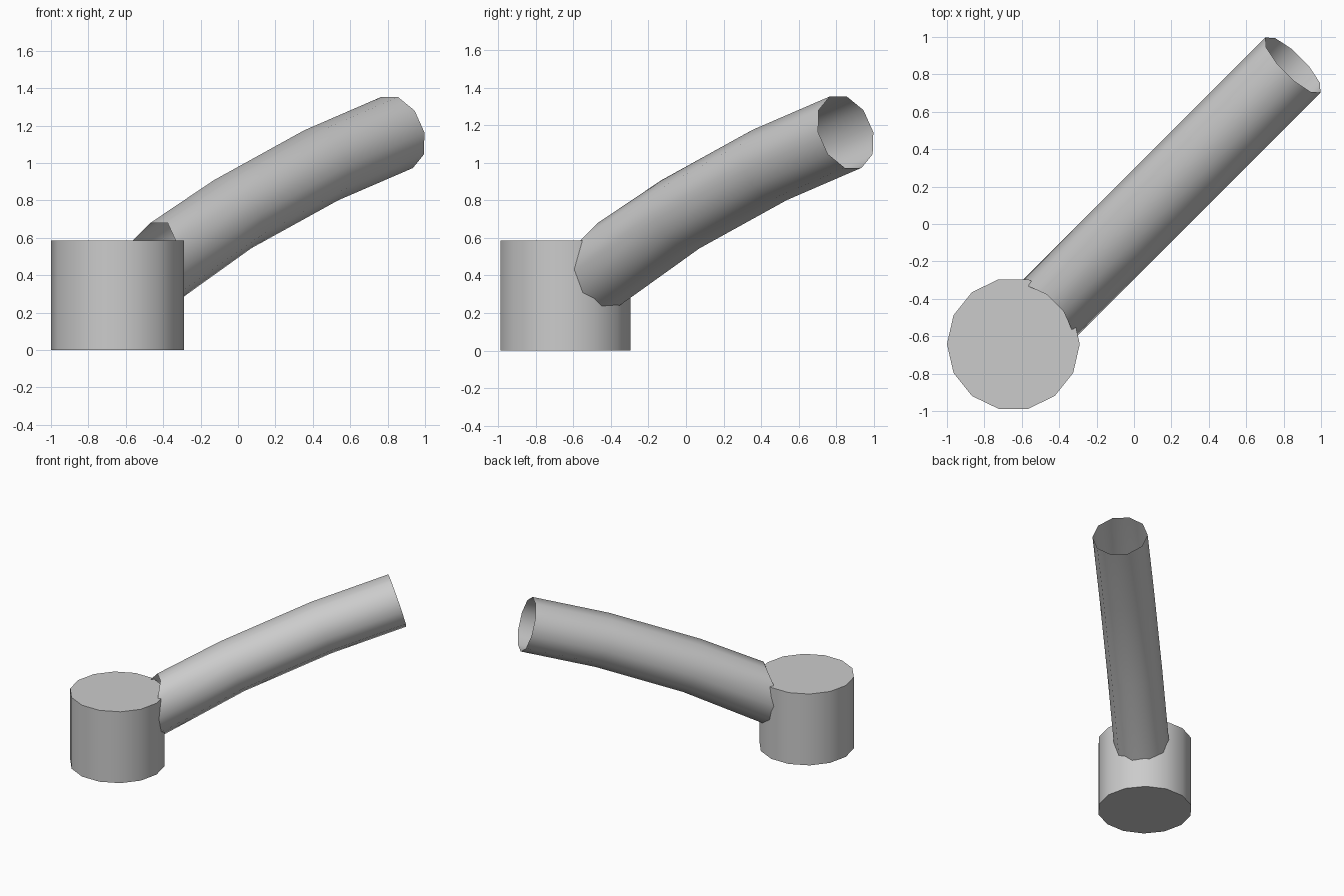
import bpy, bmesh, math

if "Cube" in bpy.data.objects:
    bpy.data.objects.remove(bpy.data.objects["Cube"])

grey = bpy.data.materials.new("light_grey")
grey.diffuse_color = (0.6, 0.6, 0.6, 1)
grey.use_nodes = True
grey.node_tree.nodes["Principled BSDF"].inputs["Base Color"].default_value = grey.diffuse_color


def finish(name, bm):
    mesh = bpy.data.meshes.new(name)
    bmesh.ops.recalc_face_normals(bm, faces=bm.faces)
    bm.to_mesh(mesh)
    bm.free()
    mesh.materials.append(grey)
    ob = bpy.data.objects.new(name, mesh)
    bpy.context.collection.objects.link(ob)
    bpy.ops.object.select_all(action='DESELECT')
    ob.select_set(True)
    bpy.context.view_layer.objects.active = ob
    bpy.ops.object.shade_smooth_by_angle(angle=math.radians(40))
    return ob


# Base drum: 14-sided closed cylinder
SIDES, RADIUS, HEIGHT = 14, 0.355, 0.585
bm = bmesh.new()
loop = [bm.verts.new((-0.645 + RADIUS * math.cos(math.tau * i / SIDES),
                      -0.642 + RADIUS * math.sin(math.tau * i / SIDES), 0))
        for i in range(SIDES)]
bottom = bm.faces.new(loop)
ext = bmesh.ops.extrude_face_region(bm, geom=[bottom], use_keep_orig=True)
bmesh.ops.translate(bm, vec=(0, 0, HEIGHT),
                    verts=[v for v in ext["geom"] if isinstance(v, bmesh.types.BMVert)])
finish("base_drum", bm)

# Bent pipe: open 10-sided tube running along the diagonal
R, N, D = 0.208, 10, math.sqrt(0.5)


def ring(bm, coords):
    # each coord is (position along the diagonal, sideways offset, height)
    return [bm.verts.new((s + D * u, s - D * u, z)) for s, u, z in coords]


angles = [math.tau * i / N for i in range(N)]
# Root ring wraps around the drum: (position, height) for each level of the ring
root = {2: (-0.422, 0.68), 1: (-0.450, 0.58), 0: (-0.451, 0.43),
        -1: (-0.441, 0.30), -2: (-0.405, 0.235)}
coords = []
for a in angles:
    s, z = root[round(math.asin(math.sin(a)) / math.radians(36))]
    coords.append((s, R * math.cos(a), z))

bm = bmesh.new()
rings = [ring(bm, coords)]
# Further rings: position along the diagonal, height, tilt
for s, z, tilt in ((-0.03, 0.725, 23.5), (0.445, 0.9875, 19.0), (0.85, 1.1625, 16.5)):
    t = math.radians(tilt)
    rings.append(ring(bm, [(s - D * R * math.sin(a) * math.sin(t), R * math.cos(a),
                            z + R * math.sin(a) * math.cos(t)) for a in angles]))
for lower, upper in zip(rings, rings[1:]):
    for i in range(N):
        j = (i + 1) % N
        bm.faces.new((lower[i], lower[j], upper[j], upper[i]))
finish("bent_pipe", bm)
